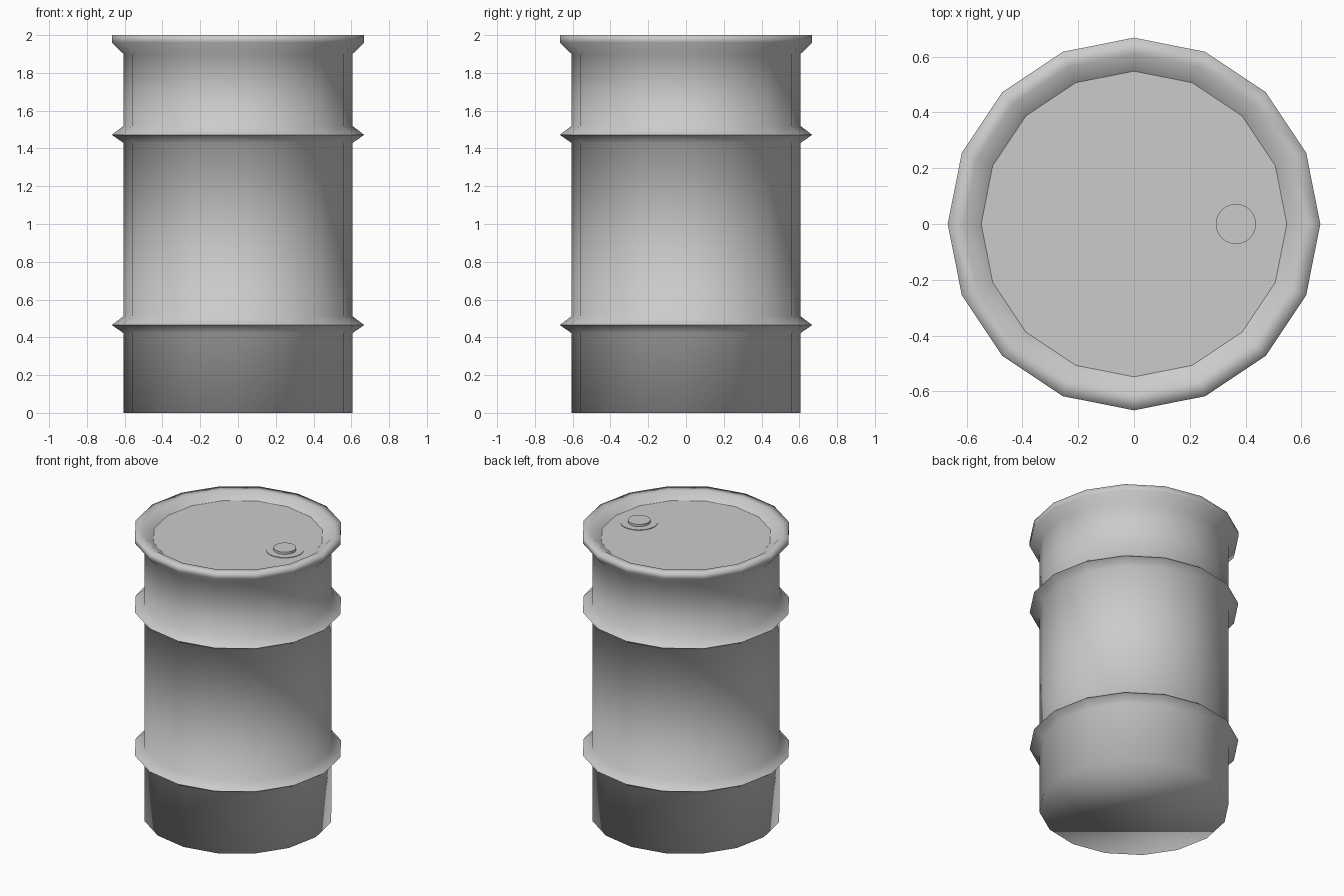
import bpy, bmesh, math

if "Cube" in bpy.data.objects:
    bpy.data.objects.remove(bpy.data.objects["Cube"])

SIDES = 16
LID_Z = 1.955


def lathe(name, profile, sides, x=0.0, cap_bottom=False, cap_top=False):
    """Spin a (radius, z) profile, listed from bottom to top, about a vertical axis."""
    bm = bmesh.new()
    rings = []
    for r, z in profile:
        rings.append([bm.verts.new((x + r * math.cos(2 * math.pi * i / sides),
                                    r * math.sin(2 * math.pi * i / sides), z))
                      for i in range(sides)])
    for a, b in zip(rings, rings[1:]):
        for i in range(sides):
            j = (i + 1) % sides
            bm.faces.new((a[i], a[j], b[j], b[i]))
    if cap_bottom:
        bm.faces.new(rings[0][::-1])
    if cap_top:
        bm.faces.new(rings[-1])
    mesh = bpy.data.meshes.new(name)
    bm.to_mesh(mesh)
    bm.free()
    obj = bpy.data.objects.new(name, mesh)
    bpy.context.collection.objects.link(obj)
    return obj


def smooth(obj, degrees):
    bpy.ops.object.select_all(action='DESELECT')
    obj.select_set(True)
    bpy.context.view_layer.objects.active = obj
    bpy.ops.object.shade_smooth_by_angle(angle=math.radians(degrees))


def hoop(z):
    """Pointed reinforcing hoop in the wall profile."""
    return [(0.606, z - 0.043), (0.668, z), (0.606, z + 0.047)]


# Drum wall, hoops, flared rim and closed base; only the hoop tips stay sharp
wall = [(0.606, 0.0)] + hoop(0.465) + hoop(1.472)
rim = [(0.606, 1.9), (0.668, 1.96), (0.668, 2.0), (0.61, 2.0), (0.548, LID_Z)]
drum = lathe("drum_body", wall + rim, SIDES, cap_bottom=True)
smooth(drum, 95)

# Flat lid set below the rim
lathe("lid", [(0.548, LID_Z)], SIDES, cap_top=True)

# Filler cap on a shallow round seat
seat = lathe("cap_seat", [(0.12, LID_Z), (0.12, LID_Z + 0.004)], 24, x=0.365, cap_top=True)
cap = lathe("filler_cap", [(0.072, LID_Z), (0.072, LID_Z + 0.02)], 24, x=0.365, cap_top=True)
smooth(seat, 30)
smooth(cap, 30)
